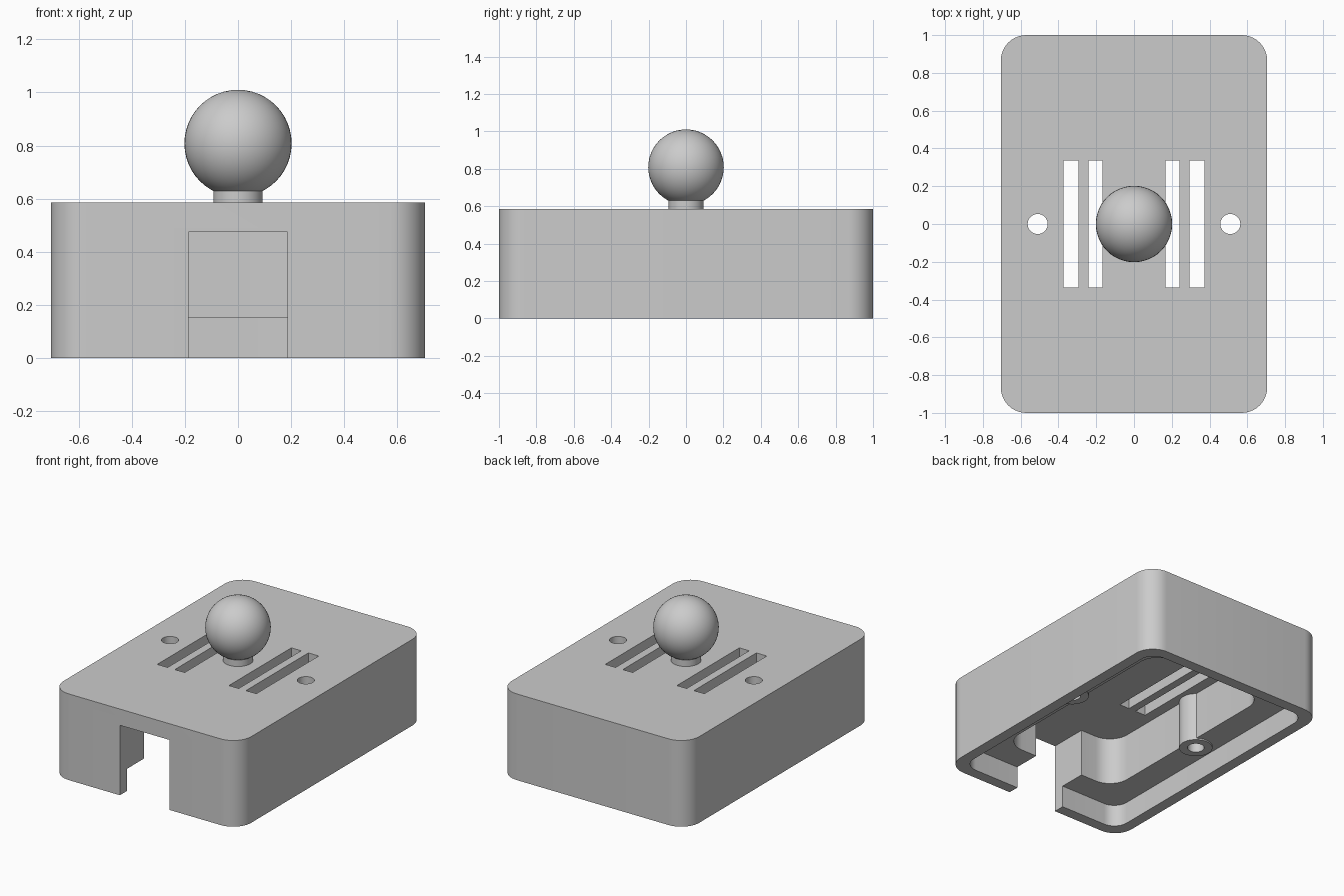
import bpy, bmesh, math

cube = bpy.data.objects.get("Cube")
if cube:
    bpy.data.objects.remove(cube, do_unlink=True)

grey = bpy.data.materials.new("plain_grey")
grey.use_nodes = True
colour = (0.6, 0.6, 0.6, 1)
grey.diffuse_color = colour
grey.node_tree.nodes["Principled BSDF"].inputs["Base Color"].default_value = colour

HEIGHT, STEP, CEILING = 0.585, 0.15, 0.475


def prism(name, outline, z0, z1):
    """Solid made by extruding a flat outline from z0 to z1."""
    bm = bmesh.new()
    face = bm.faces.new([bm.verts.new((x, y, z0)) for x, y in outline])
    ext = bmesh.ops.extrude_face_region(bm, geom=[face])
    top = [v for v in ext["geom"] if isinstance(v, bmesh.types.BMVert)]
    bmesh.ops.translate(bm, verts=top, vec=(0, 0, z1 - z0))
    bmesh.ops.recalc_face_normals(bm, faces=bm.faces)
    mesh = bpy.data.meshes.new(name)
    bm.to_mesh(mesh)
    bm.free()
    mesh.materials.append(grey)
    obj = bpy.data.objects.new(name, mesh)
    bpy.context.collection.objects.link(obj)
    return obj


def rounded(hx, hy, r, steps=10):
    """Outline of a rectangle with rounded corners."""
    points = []
    for i, (sx, sy) in enumerate([(1, 1), (-1, 1), (-1, -1), (1, -1)]):
        for k in range(steps + 1):
            a = math.pi / 2 * (i + k / steps)
            points.append((sx * (hx - r) + r * math.cos(a),
                           sy * (hy - r) + r * math.sin(a)))
    return points


def rect(x0, x1, y0, y1):
    return [(x0, y0), (x1, y0), (x1, y1), (x0, y1)]


def circle(cx, r, n=40):
    return [(cx + r * math.cos(math.tau * k / n), r * math.sin(math.tau * k / n))
            for k in range(n)]


def combine(target, tool, operation):
    """Apply a boolean and discard the tool."""
    mod = target.modifiers.new("combine", 'BOOLEAN')
    mod.operation, mod.object, mod.solver = operation, tool, 'EXACT'
    bpy.context.view_layer.objects.active = target
    bpy.ops.object.modifier_apply(modifier=mod.name)
    bpy.data.objects.remove(tool, do_unlink=True)


def smooth(obj):
    bpy.ops.object.select_all(action='DESELECT')
    obj.select_set(True)
    bpy.context.view_layer.objects.active = obj
    bpy.ops.object.shade_smooth_by_angle(angle=math.radians(30))


# Housing with a stepped hollow underneath
housing = prism("housing", rounded(0.705, 1.0, 0.135), 0, HEIGHT)
combine(housing, prism("lid_recess", rounded(0.63, 0.925, 0.1), -0.1, STEP), 'DIFFERENCE')
combine(housing, prism("pocket", rounded(0.445, 0.74, 0.14), 0.1, CEILING), 'DIFFERENCE')

# Cable notch in the front wall
combine(housing, prism("notch", rect(-0.187, 0.187, -1.1, -0.5), -0.1, CEILING), 'DIFFERENCE')

# Screw bosses, screw holes and slots on both sides
for s in (-1, 1):
    combine(housing, prism("boss", circle(s * 0.51, 0.105), STEP - 0.01, 0.53), 'UNION')
    combine(housing, prism("screw_hole", circle(s * 0.51, 0.053), -0.1, 0.7), 'DIFFERENCE')
    for x0, x1 in ((0.166, 0.24), (0.294, 0.372)):
        x0, x1 = sorted((s * x0, s * x1))
        combine(housing, prism("slot", rect(x0, x1, -0.335, 0.335), 0.4, 0.7), 'DIFFERENCE')
smooth(housing)

# Ball on a short neck
neck = prism("neck", circle(0, 0.093, 48), HEIGHT - 0.02, 0.66)
smooth(neck)
bpy.ops.mesh.primitive_uv_sphere_add(segments=48, ring_count=24, radius=0.202,
                                     location=(0, 0, 0.808))
ball = bpy.context.object
ball.name = "ball"
ball.data.materials.append(grey)
smooth(ball)
